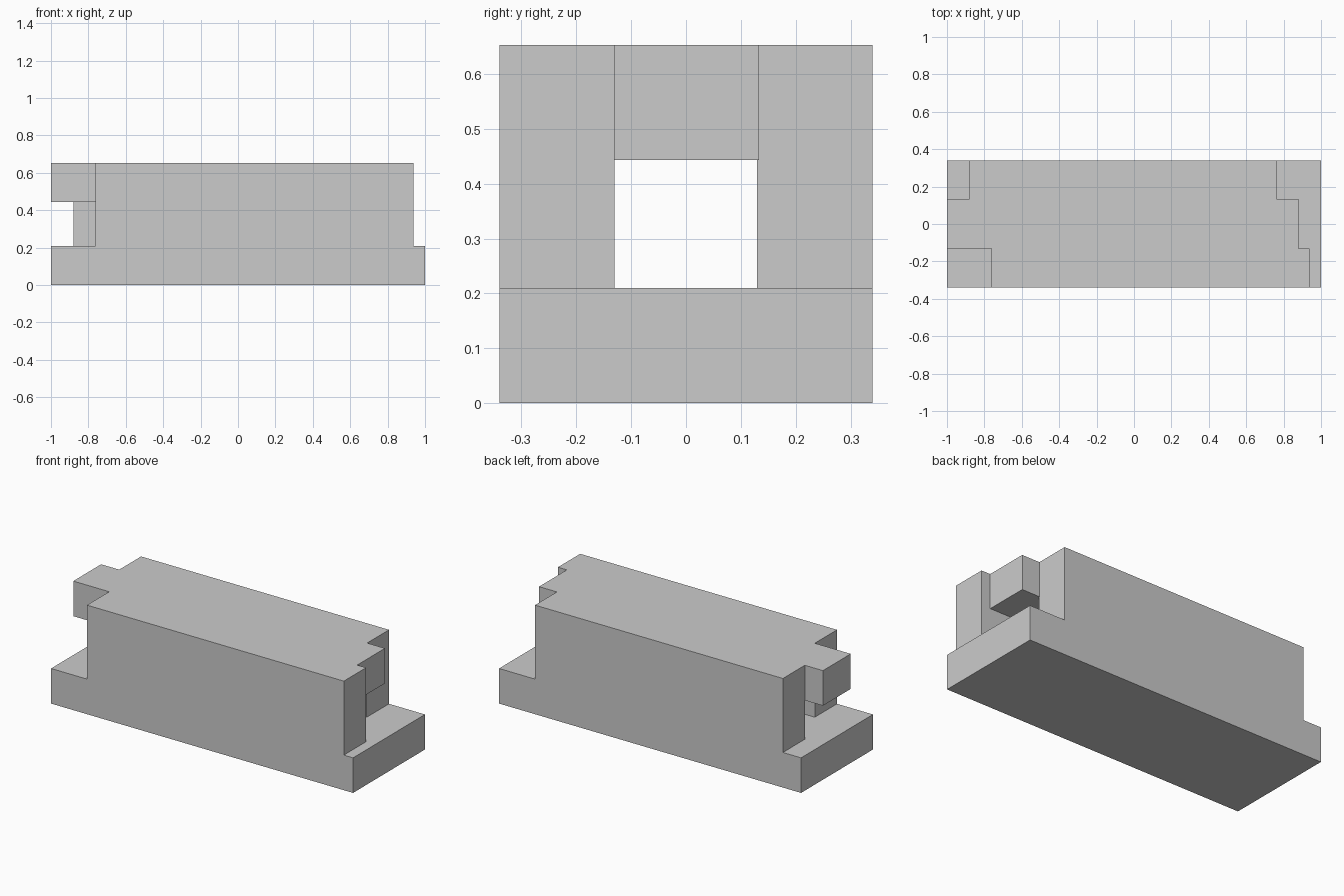
import bpy

if "Cube" in bpy.data.objects:
    bpy.data.objects.remove(bpy.data.objects["Cube"])


def box(name, x, y, z):
    """Axis-aligned box from (min, max) pairs."""
    bpy.ops.mesh.primitive_cube_add(size=1, location=[sum(r) / 2 for r in (x, y, z)])
    ob = bpy.context.object
    ob.name = ob.data.name = name
    ob.scale = [r[1] - r[0] for r in (x, y, z)]
    bpy.ops.object.transform_apply(location=True, rotation=True, scale=True)
    return ob


BASE_TOP, BEAM_BOTTOM, TOP = 0.21, 0.443, 0.653

# Full-length base slab
body = box("channel_block", (-1, 1), (-0.34, 0.34), (0, BASE_TOP))

# Two staggered side walls and the roof beam that closes the tunnel
parts = [
    box("front_wall", (-0.762, 0.939), (-0.34, -0.13), (BASE_TOP, TOP)),
    box("back_wall", (-0.88, 0.762), (0.129, 0.34), (BASE_TOP, TOP)),
    box("roof_beam", (-1, 0.88), (-0.13, 0.133), (BEAM_BOTTOM, TOP)),
]

# Fuse everything into one clean solid
bpy.context.view_layer.objects.active = body
for part in parts:
    mod = body.modifiers.new("fuse_" + part.name, 'BOOLEAN')
    mod.operation = 'UNION'
    mod.solver = 'EXACT'
    mod.object = part
    bpy.ops.object.modifier_apply(modifier=mod.name)
    bpy.data.objects.remove(part, do_unlink=True)
